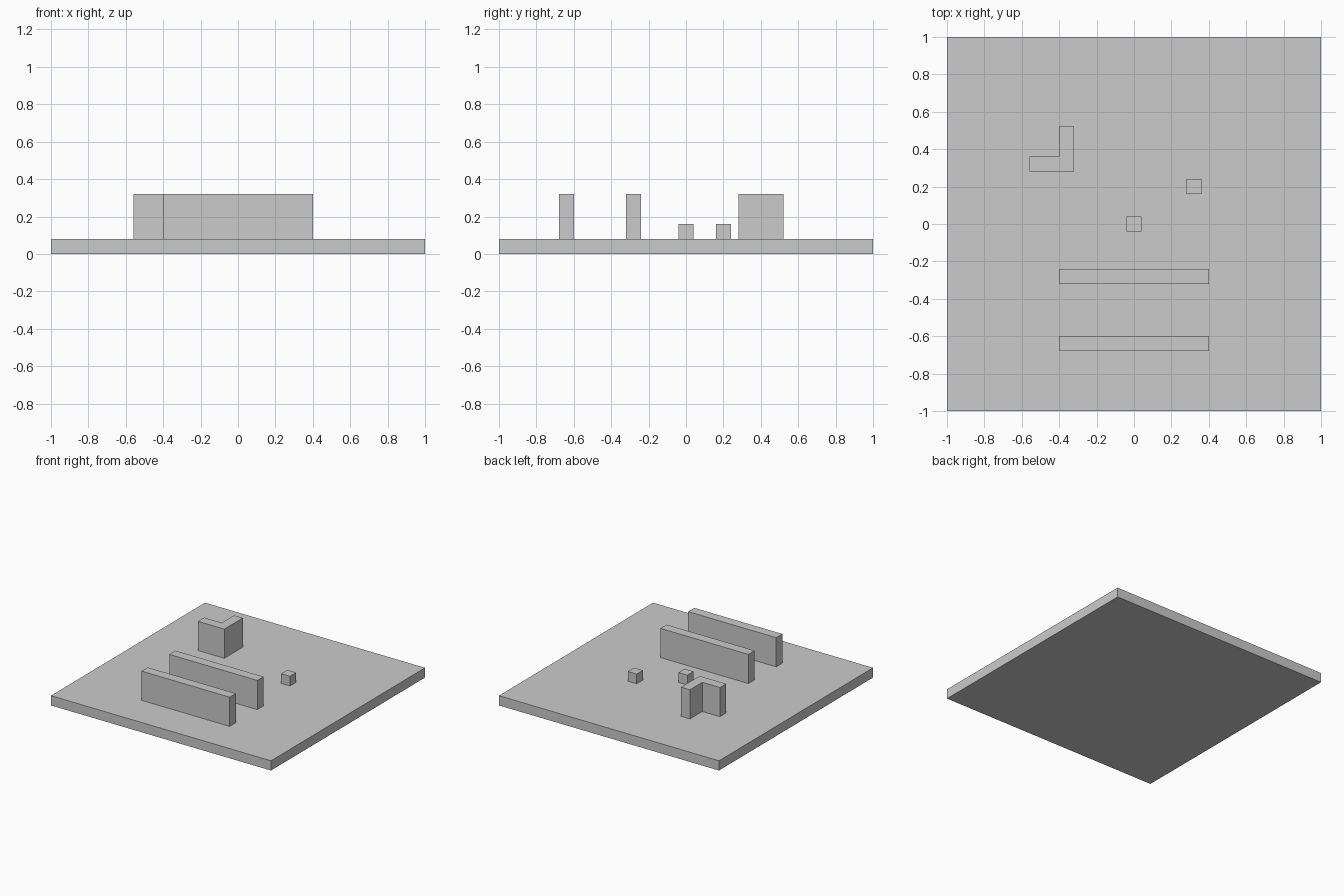
import bpy
import bmesh

if "Cube" in bpy.data.objects:
    bpy.data.objects.remove(bpy.data.objects["Cube"])

TOP = 0.08  # top of the base plate


def prism(name, outline, z0, z1):
    """Extrude a counter-clockwise xy outline from z0 to z1."""
    bm = bmesh.new()
    face = bm.faces.new([bm.verts.new((x, y, z0)) for x, y in outline])
    ext = bmesh.ops.extrude_face_region(bm, geom=[face], use_keep_orig=True)
    verts = [v for v in ext["geom"] if isinstance(v, bmesh.types.BMVert)]
    bmesh.ops.translate(bm, verts=verts, vec=(0, 0, z1 - z0))
    bmesh.ops.recalc_face_normals(bm, faces=bm.faces)
    mesh = bpy.data.meshes.new(name)
    bm.to_mesh(mesh)
    bm.free()
    obj = bpy.data.objects.new(name, mesh)
    bpy.context.collection.objects.link(obj)
    return obj


def box(name, cx, cy, sx, sy, z0, z1):
    x, y = sx / 2, sy / 2
    corners = [(-x, -y), (x, -y), (x, y), (-x, y)]
    return prism(name, [(cx + a, cy + b) for a, b in corners], z0, z1)


# Base plate
box("base_plate", 0, 0, 2, 2, 0, TOP)

# Two parallel walls
for name, y in (("front_wall", -0.64), ("rear_wall", -0.28)):
    box(name, 0, y, 0.8, 0.08, TOP, 0.32)

# Small cubes
for name, x, y in (("centre_cube", 0, 0), ("side_cube", 0.32, 0.2)):
    box(name, x, y, 0.08, 0.08, TOP, 0.16)

# L-shaped corner wall
prism("corner_wall", [(-0.56, 0.28), (-0.32, 0.28), (-0.32, 0.52),
                      (-0.40, 0.52), (-0.40, 0.36), (-0.56, 0.36)], TOP, 0.32)
